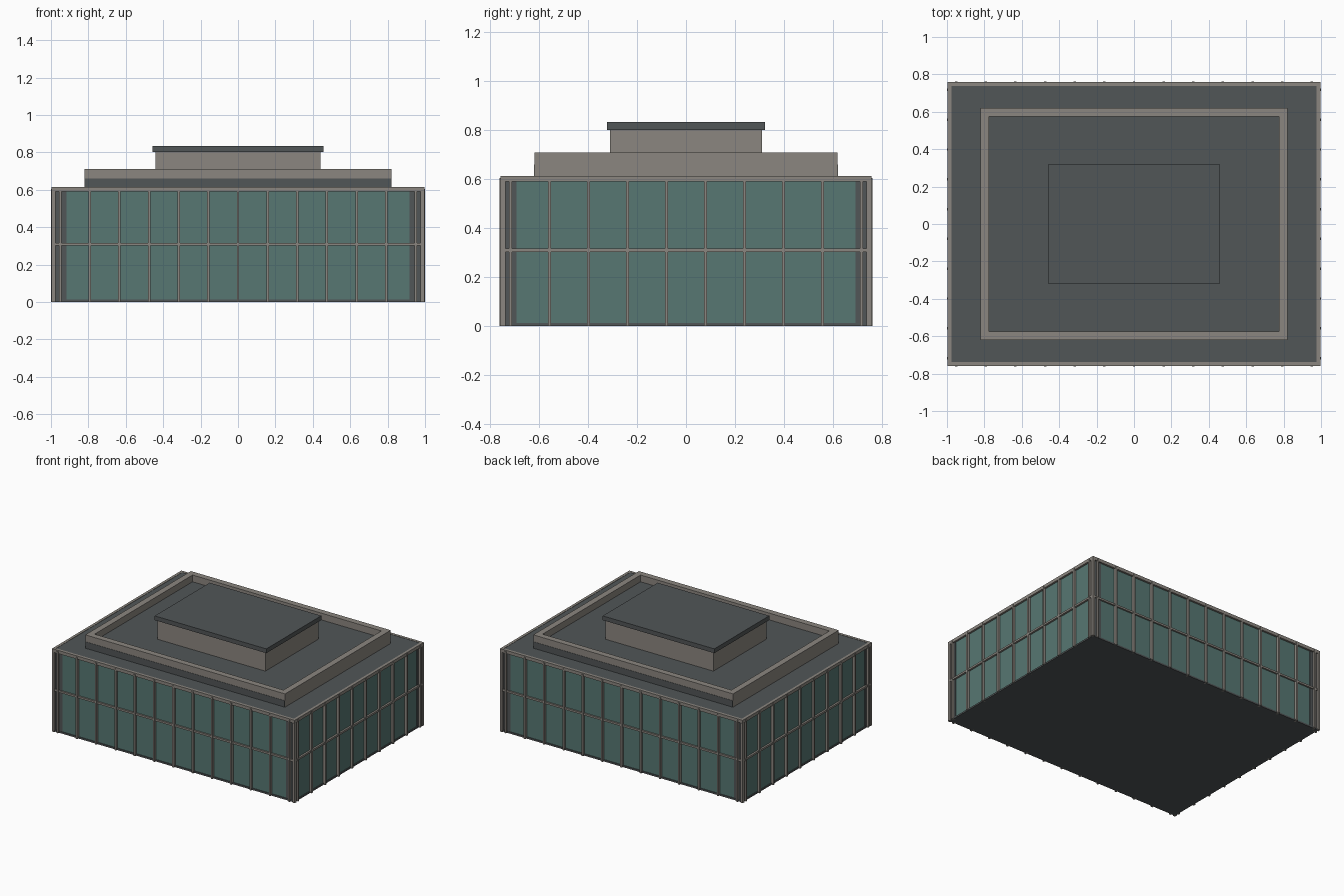
import bpy

cube = bpy.data.objects.get("Cube")
if cube:
    bpy.data.objects.remove(cube, do_unlink=True)


def material(name, color):
    m = bpy.data.materials.new(name)
    m.use_nodes = True
    m.diffuse_color = (*color, 1)
    m.node_tree.nodes["Principled BSDF"].inputs["Base Color"].default_value = (*color, 1)
    return m


STONE = material("warm grey stone", (0.26, 0.24, 0.215))
SLATE = material("dark slate", (0.083, 0.092, 0.095))
GLASS = material("green glass", (0.095, 0.185, 0.17))


def mesh_object(name, verts, faces, mat):
    me = bpy.data.meshes.new(name)
    me.from_pydata(verts, [], faces)
    me.materials.append(mat)
    ob = bpy.data.objects.new(name, me)
    bpy.context.collection.objects.link(ob)
    return ob


def box(name, x0, x1, y0, y1, z0, z1, mat):
    x0, x1 = sorted((x0, x1))
    y0, y1 = sorted((y0, y1))
    verts = [(x, y, z) for z in (z0, z1) for x, y in ((x0, y0), (x1, y0), (x1, y1), (x0, y1))]
    faces = [(3, 2, 1, 0), (4, 5, 6, 7)] + [(i, (i + 1) % 4, (i + 1) % 4 + 4, i + 4) for i in range(4)]
    return mesh_object(name, verts, faces, mat)


def block(name, hx, hy, z0, z1, mat):
    return box(name, -hx, hx, -hy, hy, z0, z1, mat)


def frame(name, hx, hy, t, z0, z1, mat):
    """Hollow rectangular ring of wall thickness t."""
    rings = [(hx, hy, z0), (hx, hy, z1), (hx - t, hy - t, z1), (hx - t, hy - t, z0)]
    verts = [(sx * a, sy * b, z) for a, b, z in rings
             for sx, sy in ((-1, -1), (1, -1), (1, 1), (-1, 1))]
    faces = []
    for r in range(4):
        s = (r + 1) % 4
        for i in range(4):
            j = (i + 1) % 4
            faces.append((r * 4 + i, r * 4 + j, s * 4 + j, s * 4 + i))
    return mesh_object(name, verts, faces, mat)


WX, WY = 0.982, 0.744      # wall planes
TOP = 0.612                # main roof height
STEP = 0.1585              # mullion spacing

# Main storeys
block("base_slab", WX + 0.006, WY + 0.006, 0, 0.012, SLATE)
block("glass_walls", WX, WY, 0.012, 0.59, GLASS)
block("main_roof", 0.976, 0.738, 0.59, TOP, SLATE)
frame("roof_edge", 0.996, 0.758, 0.02, 0.59, TOP + 0.002, STONE)
frame("floor_band", 0.996, 0.756, 0.02, 0.302, 0.316, STONE)

# Corner piers and posts
for sx in (-1, 1):
    for sy in (-1, 1):
        box("corner_pier", sx * 0.918, sx * (WX + 0.003), sy * 0.692, sy * (WY + 0.003), 0.012, 0.59, SLATE)
        box("corner_post", sx * 0.977, sx * 0.997, sy * 0.738, sy * 0.759, 0, 0.59, STONE)

# Vertical mullions on all four walls
W = 0.0065
for s in (-1, 1):
    for i in range(-6, 7):
        x = i * STEP
        box("long_side_mullion", x - W, x + W, s * (WY - 0.01), s * 0.762, 0, 0.605, STONE)
    for i in range(10):
        y = (i - 4.5) * STEP * 1.005
        box("short_side_mullion", s * (WX - 0.01), s, y - W, y + W, 0, 0.605, STONE)

# Set-back upper tier with parapet
block("upper_slab", 0.818, 0.621, TOP - 0.01, 0.66, SLATE)
frame("upper_parapet", 0.82, 0.619, 0.045, TOP - 0.01, 0.71, STONE)

# Rooftop plant room
block("plant_room", 0.442, 0.31, 0.655, 0.802, STONE)
block("plant_room_roof", 0.458, 0.322, 0.802, 0.834, SLATE)
